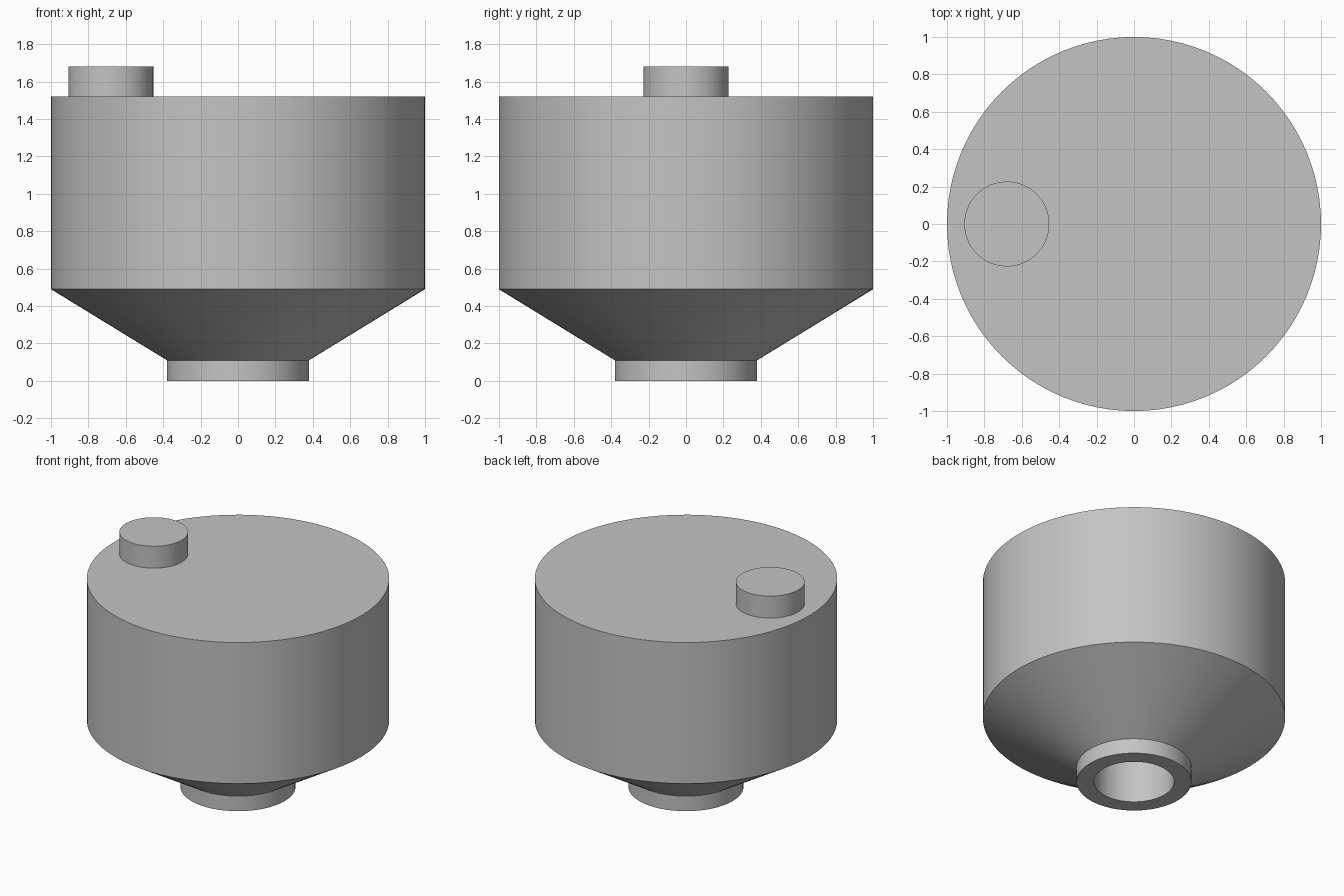
import bpy
import bmesh
import math

SEGMENTS = 96

cube = bpy.data.objects.get("Cube")
if cube:
    bpy.data.objects.remove(cube, do_unlink=True)

# Single plain grey finish
grey = bpy.data.materials.new("plain_grey")
grey.use_nodes = True
colour = (0.55, 0.55, 0.55, 1)
grey.diffuse_color = colour
grey.node_tree.nodes["Principled BSDF"].inputs["Base Color"].default_value = colour


def lathe(name, profile, x=0):
    """Revolve a closed (radius, height) profile about the z axis."""
    bm = bmesh.new()
    verts = [bm.verts.new((r, 0, z)) for r, z in profile]
    edges = [bm.edges.new(pair) for pair in zip(verts, verts[1:])]
    bmesh.ops.spin(bm, geom=verts + edges, cent=(0, 0, 0), axis=(0, 0, 1),
                   angle=math.tau, steps=SEGMENTS, use_duplicate=False)
    bmesh.ops.remove_doubles(bm, verts=bm.verts[:], dist=0.0001)
    bmesh.ops.recalc_face_normals(bm, faces=bm.faces[:])
    mesh = bpy.data.meshes.new(name)
    bm.to_mesh(mesh)
    bm.free()
    mesh.materials.append(grey)
    obj = bpy.data.objects.new(name, mesh)
    obj.location.x = x
    bpy.context.collection.objects.link(obj)
    bpy.ops.object.select_all(action="DESELECT")
    obj.select_set(True)
    bpy.context.view_layer.objects.active = obj
    bpy.ops.object.shade_smooth_by_angle(angle=math.radians(25))
    return obj


# Drum with conical base, outlet neck and round bore
lathe("hopper_tank", [(0, 0.49), (0.265, 0.49), (0.265, 0), (0.38, 0),
                      (0.38, 0.11), (1, 0.49), (1, 1.52), (0, 1.52)])

# Off-centre filler cap on the lid
lathe("filler_cap", [(0, 1.52), (0.227, 1.52), (0.227, 1.68), (0, 1.68)], x=-0.68)
